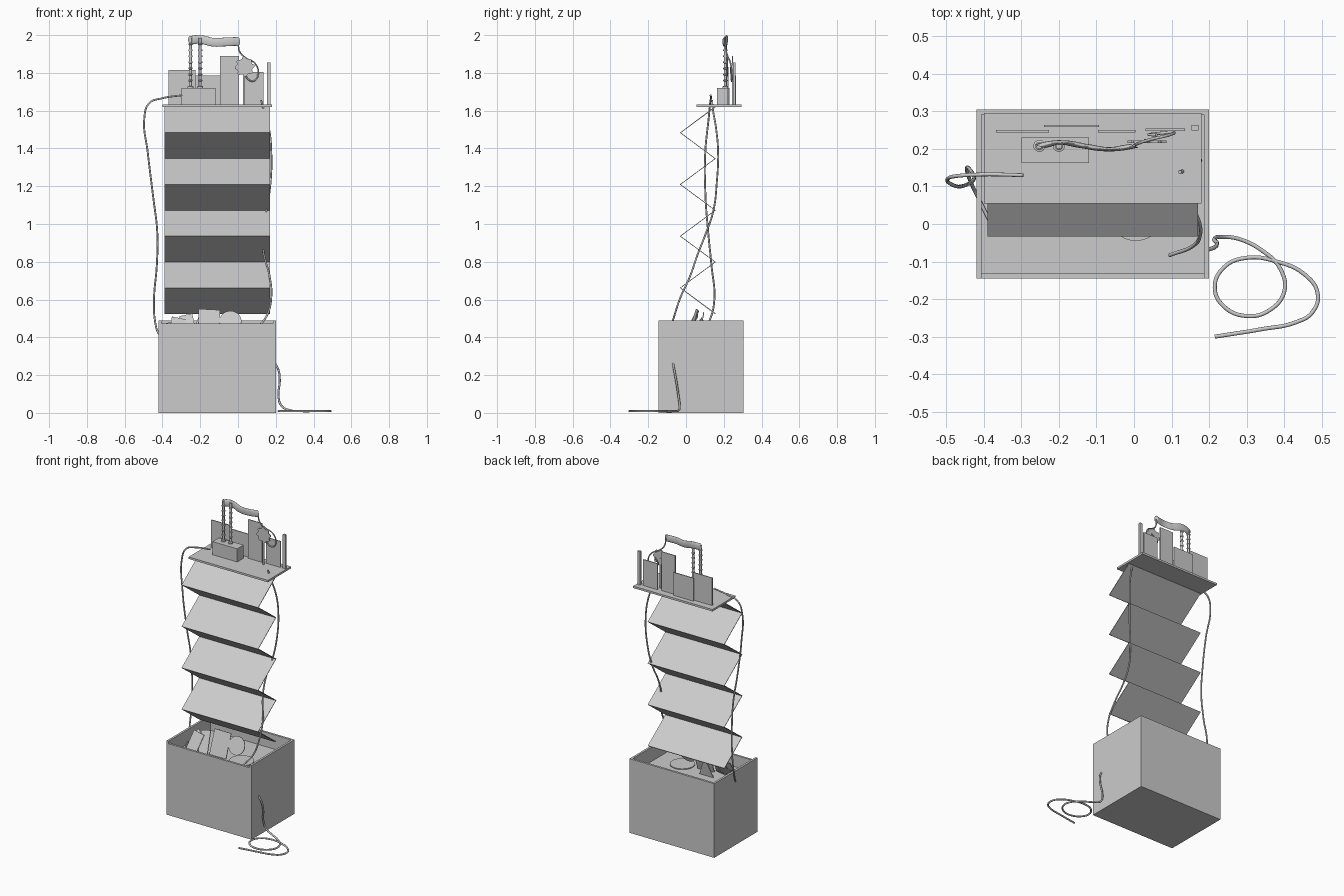
import bpy, bmesh, math
from mathutils import Vector, Matrix

if "Cube" in bpy.data.objects:
    bpy.data.objects.remove(bpy.data.objects["Cube"])


def mesh_object(name, bm):
    bmesh.ops.recalc_face_normals(bm, faces=bm.faces)
    me = bpy.data.meshes.new(name)
    bm.to_mesh(me)
    bm.free()
    ob = bpy.data.objects.new(name, me)
    bpy.context.collection.objects.link(ob)
    return ob


def box(name, x0, x1, y0, y1, z0, z1):
    bm = bmesh.new()
    bmesh.ops.create_cube(bm, size=1)
    for v in bm.verts:
        v.co = ((x0 + x1) / 2 + v.co.x * (x1 - x0), (y0 + y1) / 2 + v.co.y * (y1 - y0),
                (z0 + z1) / 2 + v.co.z * (z1 - z0))
    return mesh_object(name, bm)


def cutout(name, outline, thick, loc=(0, 0, 0), rot=(0, 0, 0)):
    """Flat card: outline in x/z, thickness in y."""
    bm = bmesh.new()
    f = bm.faces.new([bm.verts.new((x, -thick / 2, z)) for x, z in outline])
    r = bmesh.ops.extrude_face_region(bm, geom=[f])
    bmesh.ops.translate(bm, vec=(0, thick, 0),
                        verts=[g for g in r["geom"] if isinstance(g, bmesh.types.BMVert)])
    ob = mesh_object(name, bm)
    ob.location = loc
    ob.rotation_euler = [math.radians(a) for a in rot]
    return ob


def ring(n, *radii):
    return [(radii[i % len(radii)] * math.cos(2 * math.pi * i / n),
             radii[i % len(radii)] * math.sin(2 * math.pi * i / n)) for i in range(n)]


def rect(w, h):
    return [(-w / 2, 0), (w / 2, 0), (w / 2, h), (-w / 2, h)]


def tube(name, pts, r, scale_y=1, sides=3):
    cu = bpy.data.curves.new(name, "CURVE")
    cu.dimensions = "3D"
    cu.bevel_depth = r
    cu.bevel_resolution = sides
    cu.resolution_u = 8
    cu.use_fill_caps = True
    sp = cu.splines.new("BEZIER")
    sp.bezier_points.add(len(pts) - 1)
    for p, c in zip(sp.bezier_points, pts):
        p.co = (c[0], c[1] / scale_y, c[2])
        p.handle_left_type = p.handle_right_type = "AUTO"
    ob = bpy.data.objects.new(name, cu)
    ob.scale.y = scale_y
    bpy.context.collection.objects.link(ob)
    return ob


# Open box with a raised inner floor
X0, X1, Y0, Y1, T = -0.42, 0.20, -0.145, 0.305, 0.014
box("box_bottom", X0, X1, Y0, Y1, 0, T)
box("box_front", X0, X1, Y0, Y0 + T, 0, 0.472)
box("box_back", X0, X1, Y1 - T, Y1, 0, 0.49)
box("box_left", X0, X0 + T, Y0, Y1, 0, 0.49)
box("box_right", X1 - T, X1, Y0, Y1, 0, 0.49)
box("inner_floor", X0 + T, X1 - T, Y0 + T, Y1 - T, 0.385, 0.395)

# Folded paper column, one thin solid strip
bm = bmesh.new()
rows = []
for i in range(9):
    y = 0.155 if i % 2 == 0 else -0.03
    z = 0.525 + i * (1.62 - 0.525) / 8
    rows.append([bm.verts.new((x, y, z)) for x in (-0.39, 0.17)])
for a, b in zip(rows, rows[1:]):
    bm.faces.new((a[0], a[1], b[1], b[0]))
fold = mesh_object("folded_column", bm)
m = fold.modifiers.new("thickness", "SOLIDIFY")
m.thickness = 0.006
m.offset = 0

# Stage plate and skyline cards
box("stage_plate", -0.40, 0.18, 0.055, 0.295, 1.62, 1.633)
for i, (x0, x1, y, h) in enumerate([(-0.367, -0.226, 0.247, 1.815), (-0.24, -0.093, 0.261, 1.785),
                                    (-0.096, 0.004, 0.247, 1.89), (0.03, 0.136, 0.251, 1.805)]):
    box(f"building_card_{i + 1}", x0, x1, y - 0.003, y + 0.003, 1.63, h)
box("corner_post", 0.153, 0.172, 0.249, 0.263, 1.63, 1.855)

# Factory block with ribbed chimneys
box("factory_block", -0.30, -0.12, 0.163, 0.23, 1.63, 1.72)
for i, cx in enumerate((-0.252, -0.20)):
    prof = [(0.0, 1.715), (0.016, 1.715), (0.016, 1.728), (0.008, 1.73)]
    for k in range(7):
        z = 1.755 + k * 0.032
        prof += [(0.008, z), (0.011, z + 0.002), (0.011, z + 0.008), (0.008, z + 0.01)]
    prof += [(0.008, 1.985), (0.0, 1.985)]
    bm = bmesh.new()
    vs = [bm.verts.new((r, 0, z)) for r, z in prof]
    es = [bm.edges.new(e) for e in zip(vs, vs[1:])]
    bmesh.ops.spin(bm, geom=vs + es, cent=(0, 0, 0), axis=(0, 0, 1), angle=2 * math.pi, steps=16)
    bmesh.ops.remove_doubles(bm, verts=bm.verts, dist=0.0002)
    ob = mesh_object(f"chimney_{i + 1}", bm)
    ob.location = (cx, 0.208, 0)

# Flattened smoke band, wire and toothed wheel
tube("smoke_band", [(-0.25, 0.207, 1.973), (-0.20, 0.217, 1.977), (-0.13, 0.207, 1.962),
                    (-0.065, 0.199, 1.964), (0.0, 0.208, 1.967)], 0.023, 0.25, 5)
tube("smoke_wire", [(0.0, 0.208, 1.965), (0.01, 0.214, 1.91), (0.04, 0.224, 1.88), (0.09, 0.236, 1.85),
                    (0.107, 0.243, 1.80), (0.085, 0.243, 1.758), (0.055, 0.24, 1.765),
                    (0.04, 0.238, 1.80), (0.06, 0.237, 1.83)], 0.004)
cutout("toothed_wheel", ring(32, 0.052, 0.052, 0.043, 0.043), 0.006, (0.035, 0.219, 1.832))
box("wheel_stand", 0.026, 0.034, 0.221, 0.226, 1.63, 1.83)

# Hanging cords
tube("left_cord", [(-0.295, 0.13, 1.682), (-0.40, 0.132, 1.666), (-0.47, 0.128, 1.64), (-0.496, 0.12, 1.56),
                   (-0.478, 0.102, 1.38), (-0.45, 0.103, 1.15), (-0.427, 0.118, 0.95),
                   (-0.43, 0.135, 0.78), (-0.445, 0.15, 0.60), (-0.44, 0.125, 0.49),
                   (-0.42, 0.08, 0.42), (-0.385, 0.01, 0.40)], 0.005)
tube("right_cord", [(0.122, 0.138, 1.655), (0.135, 0.142, 1.61), (0.165, 0.16, 1.50), (0.176, 0.17, 1.38),
                    (0.172, 0.163, 1.22), (0.15, 0.145, 1.07), (0.128, 0.105, 0.95), (0.137, 0.062, 0.84),
                    (0.168, 0.02, 0.72), (0.176, -0.03, 0.61), (0.155, -0.06, 0.52),
                    (0.095, -0.083, 0.44)], 0.005)

# Power cord coiled on the ground
flat = [(0.28, -0.04), (0.34, -0.07), (0.39, -0.12), (0.40, -0.18), (0.36, -0.23), (0.30, -0.245),
        (0.24, -0.22), (0.215, -0.17), (0.24, -0.115), (0.30, -0.09), (0.38, -0.10), (0.455, -0.135),
        (0.489, -0.185), (0.475, -0.235), (0.43, -0.262), (0.34, -0.28), (0.215, -0.30)]
tube("power_cord", [(0.19, -0.07, 0.27), (0.213, -0.063, 0.23), (0.221, -0.052, 0.17), (0.214, -0.04, 0.09),
                    (0.232, -0.034, 0.035)] + [(x, y, 0.009 if i else 0.013) for i, (x, y) in enumerate(flat)],
     0.0055)

# Loose cutouts in the box
cutout("loose_star", ring(12, 0.055, 0.03), 0.005, (-0.33, 0.06, 0.46), (-35, 15, 10))
cutout("loose_card_1", rect(0.075, 0.12), 0.005, (-0.335, -0.01, 0.395), (-25, 12, 0))
cutout("loose_card_2", rect(0.07, 0.145), 0.005, (-0.25, -0.01, 0.395), (-30, -12, 0))
cutout("loose_card_3", rect(0.115, 0.16), 0.005, (-0.155, 0.01, 0.395), (-18, 3, 5))
cutout("loose_disc", ring(32, 0.058), 0.005, (-0.04, 0.045, 0.485), (-22, 0, 0))
cutout("flat_disc", ring(32, 0.075), 0.006, (0.005, 0.03, 0.402), (90, 0, 0))
cutout("loose_triangle", [(-0.05, 0), (0.05, 0), (0.0, 0.14)], 0.005, (-0.2, 0.07, 0.395), (-10, 0, 0))

# Smooth only the rounded parts
for ob in bpy.data.objects:
    if ob.type == "MESH" and ob.name.startswith("chimney"):
        bpy.ops.object.select_all(action="DESELECT")
        ob.select_set(True)
        bpy.context.view_layer.objects.active = ob
        bpy.ops.object.shade_smooth_by_angle(angle=math.radians(35))
